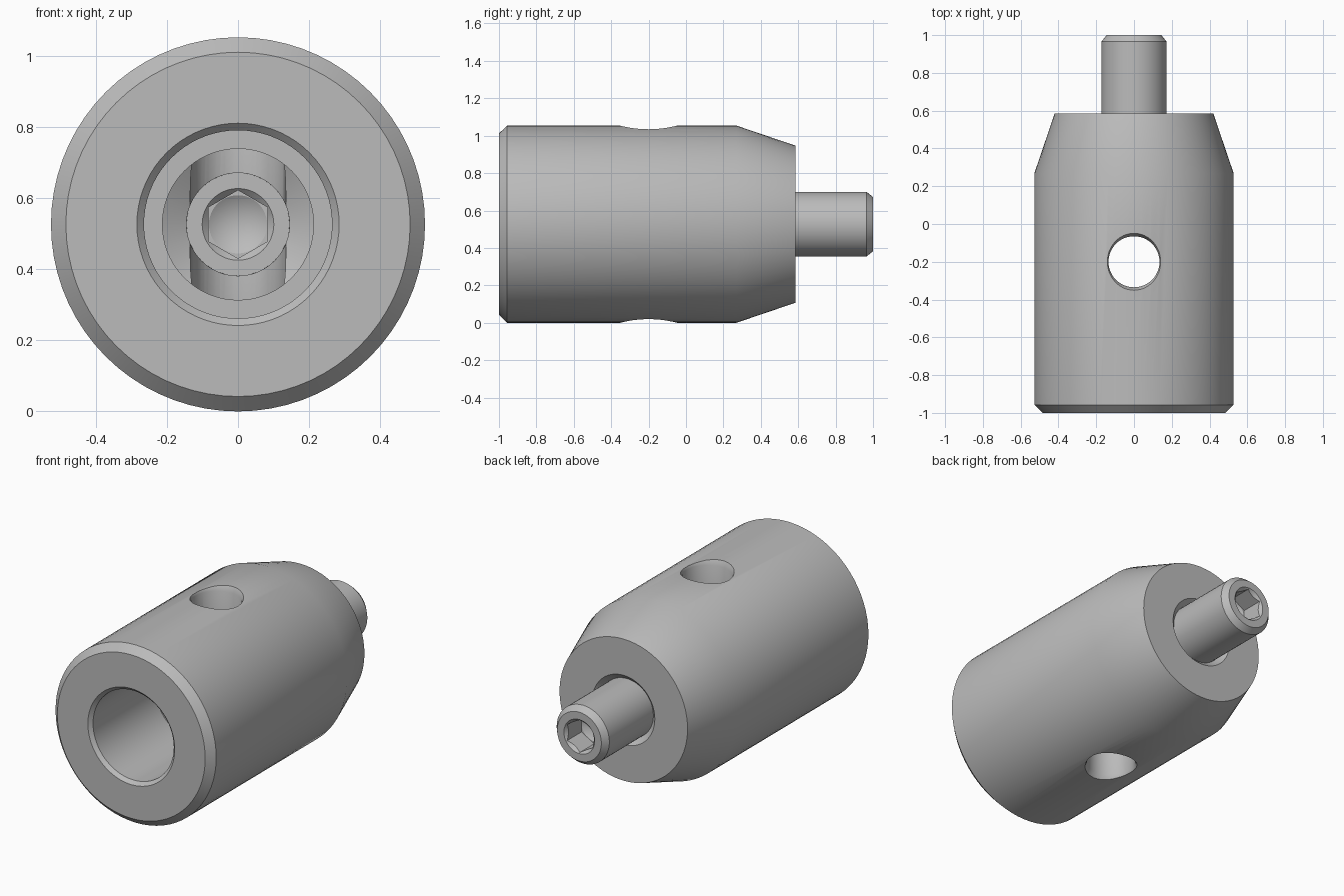
import bpy, bmesh, math

cube = bpy.data.objects.get("Cube")
if cube:
    bpy.data.objects.remove(cube, do_unlink=True)

R = 0.527           # body radius, also the height of the axis
HOLE_Y = -0.2       # position of the cross hole

steel = bpy.data.materials.new("grey steel")
steel.use_nodes = True
colour = (0.5, 0.5, 0.5, 1.0)
steel.diffuse_color = colour
steel.node_tree.nodes["Principled BSDF"].inputs["Base Color"].default_value = colour


def lathe(name, profile, axis="Y", origin=(0, 0, R), sides=72, ring=False):
    """Turn (position, radius) points around an axis; ring closes the profile on itself."""
    bm = bmesh.new()

    def vert(p, r, a):
        u, v = r * math.sin(a), r * math.cos(a)
        co = (u, p, v) if axis == "Y" else (u, v, p)
        return bm.verts.new([c + o for c, o in zip(co, origin)])

    rows = []
    for p, r in profile:
        if r == 0:
            rows.append([vert(p, 0, 0)] * sides)
        else:
            rows.append([vert(p, r, 2 * math.pi * i / sides) for i in range(sides)])
    pairs = list(zip(rows, rows[1:]))
    if ring:
        pairs.append((rows[-1], rows[0]))
    for a, b in pairs:
        for i in range(sides):
            j = (i + 1) % sides
            bm.faces.new(list(dict.fromkeys((a[i], a[j], b[j], b[i]))))
    bmesh.ops.recalc_face_normals(bm, faces=bm.faces)
    mesh = bpy.data.meshes.new(name)
    bm.to_mesh(mesh)
    bm.free()
    mesh.materials.append(steel)
    obj = bpy.data.objects.new(name, mesh)
    bpy.context.collection.objects.link(obj)
    return obj


def select(obj):
    bpy.ops.object.select_all(action="DESELECT")
    obj.select_set(True)
    bpy.context.view_layer.objects.active = obj


def cut(target, cutter):
    """Subtract the cutter and throw it away."""
    cutter.hide_render = True
    mod = target.modifiers.new("cut", "BOOLEAN")
    mod.operation = "DIFFERENCE"
    mod.solver = "EXACT"
    mod.object = cutter
    select(target)
    bpy.ops.object.modifier_apply(modifier=mod.name)
    bpy.data.objects.remove(cutter, do_unlink=True)


# Body: chamfered front, tapered back, stepped bore with a drilled cone
body = lathe("body", [
    (-1.0, 0.285), (-1.0, 0.485), (-0.957, R), (0.27, R), (0.585, 0.42),
    (0.585, 0.205), (0.525, 0.145), (-0.195, 0.145), (-0.235, 0.213),
    (-0.4, 0.213), (-0.4, 0.265), (-0.98, 0.265)], ring=True)

# Vertical cross hole with a small chamfer at each mouth
cut(body, lathe("cross_hole_cutter", [
    (-0.6, 0), (-0.6, 0.1875), (-0.495, 0.135), (0.495, 0.135), (0.6, 0.1875), (0.6, 0)],
    axis="Z", origin=(0, HOLE_Y, R), sides=48))

# Set screw with chamfered ends
FRONT, BACK = 0.0, 1.0
screw = lathe("set_screw", [
    (FRONT, 0), (FRONT, 0.145), (FRONT + 0.035, 0.173), (BACK - 0.035, 0.173),
    (BACK, 0.145), (BACK, 0)], sides=48)

# Hex socket, countersink and drilled bottom at both ends of the screw
for end, inward in ((FRONT, 1), (BACK, -1)):
    at = lambda d: end + inward * d
    cut(screw, lathe("hex_cutter", [
        (at(-0.05), 0), (at(-0.05), 0.096), (at(0.14), 0.096), (at(0.14), 0)], sides=6))
    cut(screw, lathe("countersink_cutter", [
        (at(-0.01), 0), (at(-0.01), 0.111), (at(0.025), 0.076), (at(0.025), 0)], sides=48))
    cut(screw, lathe("drill_cutter", [
        (at(0.1), 0), (at(0.1), 0.082), (at(0.14), 0.082), (at(0.19), 0)], sides=48))

for part in (body, screw):
    select(part)
    bpy.ops.object.shade_smooth_by_angle(angle=math.radians(30))
